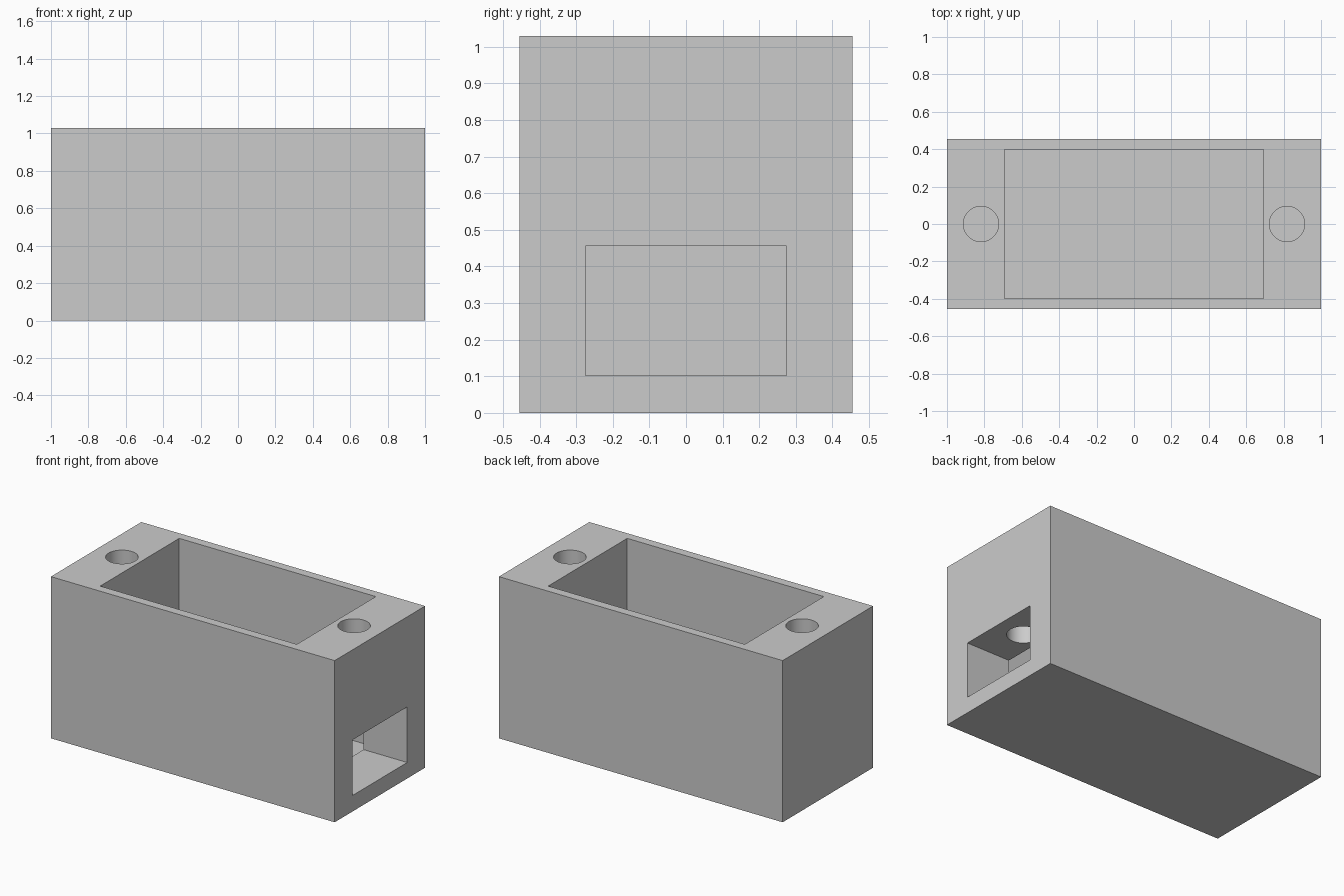
import bpy
import math

if "Cube" in bpy.data.objects:
    bpy.data.objects.remove(bpy.data.objects["Cube"], do_unlink=True)

LENGTH, WIDTH, HEIGHT = 2.0, 0.91, 1.03

grey = bpy.data.materials.new("light_grey")
grey.use_nodes = True
colour = (0.6, 0.6, 0.6, 1)
grey.diffuse_color = colour
grey.node_tree.nodes["Principled BSDF"].inputs["Base Color"].default_value = colour


def box(name, low, high):
    """Box between two opposite corners."""
    centre = [(a + b) / 2 for a, b in zip(low, high)]
    bpy.ops.mesh.primitive_cube_add(size=1, location=centre)
    obj = bpy.context.object
    obj.name = name
    obj.scale = [b - a for a, b in zip(low, high)]
    bpy.ops.object.transform_apply(location=True, rotation=False, scale=True)
    obj.data.materials.append(grey)
    return obj


def upright_cylinder(name, x, radius, bottom, top):
    bpy.ops.mesh.primitive_cylinder_add(
        vertices=64, radius=radius, depth=top - bottom,
        location=(x, 0, (bottom + top) / 2))
    obj = bpy.context.object
    obj.name = name
    obj.data.materials.append(grey)
    return obj


def cut(target, cutter):
    """Subtract the cutter, then discard it."""
    cutter.hide_render = True
    mod = target.modifiers.new(cutter.name, 'BOOLEAN')
    mod.operation = 'DIFFERENCE'
    mod.solver = 'EXACT'
    mod.object = cutter
    bpy.context.view_layer.objects.active = target
    bpy.ops.object.modifier_apply(modifier=mod.name)
    bpy.data.objects.remove(cutter, do_unlink=True)


# Solid housing block
housing = box("housing", (-LENGTH / 2, -WIDTH / 2, 0), (LENGTH / 2, WIDTH / 2, HEIGHT))

# Open main cavity
cut(housing, box("cavity", (-0.693, -0.398, 0.07), (0.693, 0.398, HEIGHT + 0.1)))

# Side window leading into the cavity
cut(housing, box("side_window", (0.6, -0.275, 0.102), (LENGTH / 2 + 0.1, 0.275, 0.456)))

# Screw holes in both end blocks
for side, label in ((1, "left"), (-1, "right")):
    cut(housing, upright_cylinder(label + "_screw_hole", side * 0.818, 0.094,
                                  0.35, HEIGHT + 0.1))

# Smooth hole walls, sharp block edges
bpy.ops.object.select_all(action='DESELECT')
housing.select_set(True)
bpy.context.view_layer.objects.active = housing
bpy.ops.object.shade_smooth_by_angle(angle=math.radians(30))
